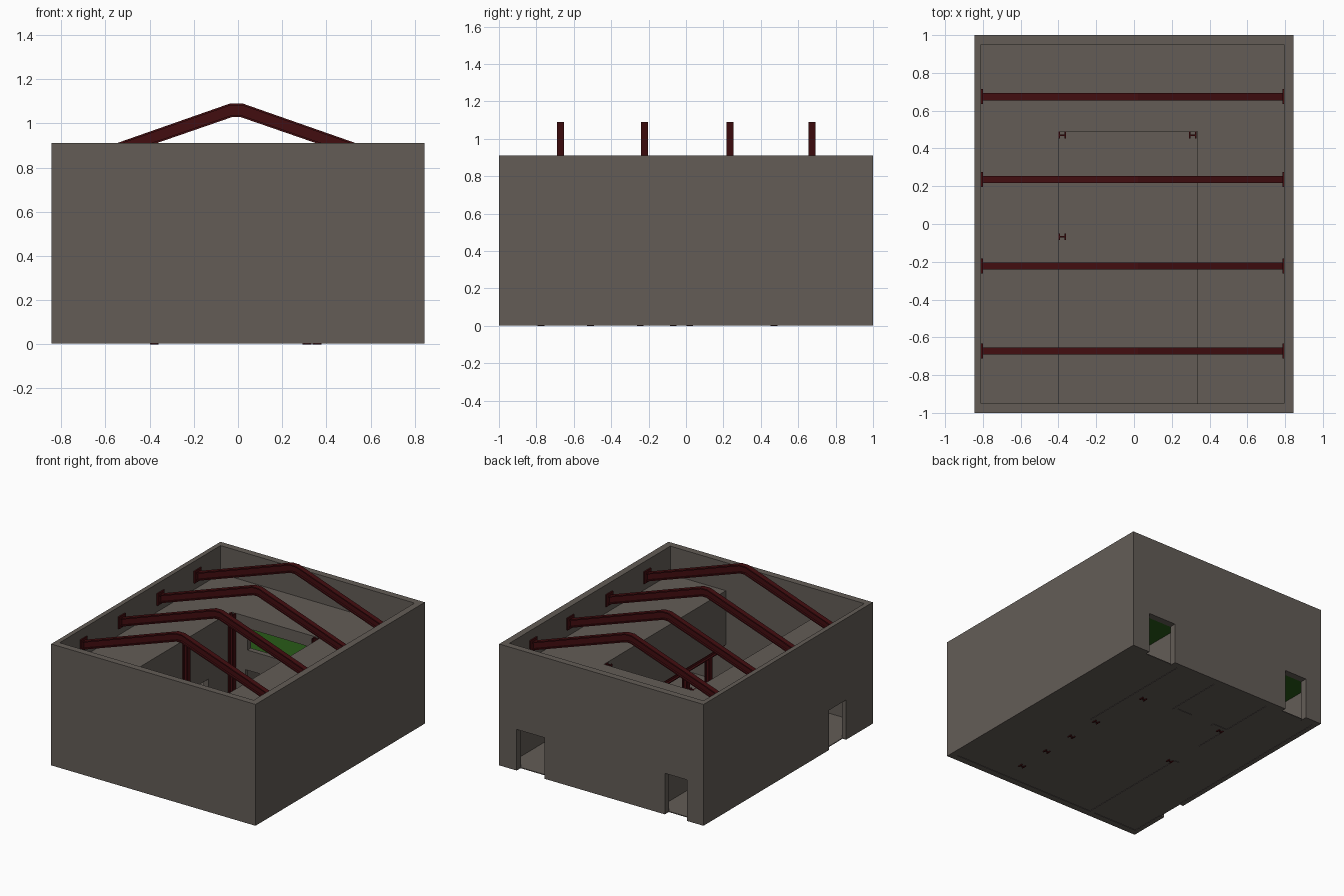
import bpy, bmesh
from mathutils import Vector

if "Cube" in bpy.data.objects:
    bpy.data.objects.remove(bpy.data.objects["Cube"])


def material(name, rgb):
    m = bpy.data.materials.new(name)
    m.diffuse_color = (*rgb, 1)
    m.use_nodes = True
    m.node_tree.nodes["Principled BSDF"].inputs["Base Color"].default_value = m.diffuse_color
    return m


GREY = material("warm_grey_concrete", (0.125, 0.108, 0.094))
RED = material("dark_red_steel", (0.055, 0.004, 0.005))
GREEN = material("green_floor", (0.022, 0.105, 0.009))


def finish(name, bm, mat):
    bmesh.ops.recalc_face_normals(bm, faces=bm.faces)
    me = bpy.data.meshes.new(name)
    bm.to_mesh(me)
    bm.free()
    me.materials.append(mat)
    ob = bpy.data.objects.new(name, me)
    bpy.context.collection.objects.link(ob)
    return ob


def add_prism(bm, pts, lo, hi, axis="z"):
    """Extrude a 2D outline along z (points are x,y) or y (points are x,z)."""
    if axis == "z":
        vs = [bm.verts.new((a, b, lo)) for a, b in pts]
        step = Vector((0, 0, hi - lo))
    else:
        vs = [bm.verts.new((a, lo, b)) for a, b in pts]
        step = Vector((0, hi - lo, 0))
    face = bm.faces.new(vs)
    ext = bmesh.ops.extrude_face_region(bm, geom=[face], use_keep_orig=True)
    new = [g for g in ext["geom"] if isinstance(g, bmesh.types.BMVert)]
    bmesh.ops.translate(bm, verts=new, vec=step)


def add_box(bm, x0, x1, y0, y1, z0, z1):
    add_prism(bm, [(x0, y0), (x1, y0), (x1, y1), (x0, y1)], z0, z1)


def boxes(name, mat, *items):
    bm = bmesh.new()
    for b in items:
        add_box(bm, *b)
    return finish(name, bm, mat)


def cut(ob, *items):
    """Subtract boxes from an object."""
    for b in items:
        cutter = boxes("cutter", GREY, b)
        cutter.hide_render = True
        mod = ob.modifiers.new("cut", "BOOLEAN")
        mod.operation = "DIFFERENCE"
        mod.solver = "EXACT"
        mod.object = cutter
        bpy.context.view_layer.objects.active = ob
        bpy.ops.object.modifier_apply(modifier=mod.name)
        bpy.data.objects.remove(cutter)


# Main dimensions
WX0, WX1, WY = -0.81, 0.795, 0.95      # inside of the outer walls
OX0, OX1, OY = -0.40, 0.335, 0.49      # hall opening
BASE, FLOOR1, SLAB_LO, SLAB_HI, TOP = 0.003, 0.30, 0.615, 0.70, 0.91
E = 0.01                               # embed depth into the outer walls

# Outer walls with three doorways
shell = boxes("outer_walls", GREY, (-0.845, 0.845, -1, 1, BASE, TOP))
cut(shell,
    (WX0, WX1, -WY, WY, -0.1, 1.2),
    (0.47, 0.70, 0.9, 1.1, -0.1, 0.31),
    (-0.71, -0.525, 0.9, 1.1, -0.1, 0.31),
    (-0.9, -0.78, -0.685, -0.48, -0.1, 0.30))

# Ground floor slab
boxes("ground_floor", GREY, (WX0 - E, WX1 + E, -WY - E, WY + E, 0.006, 0.012))


def u_slab(name, mat, x0, x1, y, z0, z1):
    bm = bmesh.new()
    yb = WY + E
    add_prism(bm, [(WX0 - E, -yb), (x0, -yb), (x0, y), (x1, y), (x1, -yb),
                   (WX1 + E, -yb), (WX1 + E, yb), (WX0 - E, yb)], z0, z1)
    return finish(name, bm, mat)


# U-shaped floors around the hall
u_slab("upper_slab", GREY, OX0, OX1, OY, SLAB_LO, SLAB_HI)
u_slab("first_floor", GREEN, OX0 - 0.02, OX1 + 0.02, OY + 0.02, 0.315, 0.36)

# Upper storey walls facing the hall
T = 0.04
boxes("upper_left_wall", GREY, (OX0 - T, OX0, -WY - E, OY + T, FLOOR1, SLAB_LO))
boxes("upper_right_wall", GREY, (OX1, OX1 + T, -WY - E, OY + T, FLOOR1, SLAB_LO))
back = boxes("upper_back_wall", GREY, (OX0, OX1, OY, OY + T, FLOOR1, SLAB_LO))
cut(back, (-0.265, 0.22, OY - 0.1, OY + 0.1, 0.45, 0.612))

# Ground storey partitions
boxes("ground_left_wall_front", GREY, (OX0 - T, OX0, -WY - E, -0.04, BASE, FLOOR1))
boxes("ground_left_wall_back", GREY, (OX0 - T, OX0, 0.22, WY + E, BASE, 0.315))
boxes("ground_right_wall", GREY, (0.38, 0.41, 0.02, WY + E, BASE, 0.315))
boxes("ground_middle_wall", GREY, (0.04, 0.07, OY + 0.03, WY + E, BASE, 0.315))
boxes("ground_back_stubs", GREY,
      (OX0, -0.28, OY, OY + 0.03, BASE, FLOOR1),
      (-0.08, 0.07, OY, OY + 0.03, BASE, FLOOR1))


# Steel columns with an H section
def column(name, x, y, top):
    boxes(name, RED,
          (x - 0.02, x - 0.012, y - 0.018, y + 0.018, 0, top),
          (x + 0.012, x + 0.02, y - 0.018, y + 0.018, 0, top),
          (x - 0.012, x + 0.012, y - 0.004, y + 0.004, 0, top))


for i, (x, y) in enumerate([(-0.379, 0.471), (0.312, 0.471), (-0.379, -0.068)]):
    column(f"tall_column_{i + 1}", x, y, SLAB_HI)
for i, y in enumerate([-0.775, -0.51, -0.245, 0.02]):
    column(f"short_column_{i + 1}", 0.358, y, 0.258)

# Beam carrying the right side of the first floor
boxes("edge_beam", RED,
      (0.338, 0.378, -WY, 0.04, 0.258, 0.265),
      (0.338, 0.378, -WY, 0.04, 0.293, 0.2995),
      (0.354, 0.362, -WY, 0.04, 0.265, 0.293))

# Roof beams: bent I section with an end plate at each wall
CX, SLOPE = -0.0075, 0.35


def bent_strip(bm, drop0, drop1, y, half):
    """Chevron band between two depths below the ridge line."""
    def line(drop):
        flat, z = 0.028 - drop * 0.17, 1.09 - drop
        low = z - (0.795 - 0.028) * SLOPE
        return [(WX0 + 0.008, low), (CX - flat, z), (CX + flat, z), (WX1 - 0.008, low)]
    add_prism(bm, line(drop0) + line(drop1)[::-1], y - half, y + half, "y")


for i, y in enumerate([-0.672, -0.222, 0.236, 0.674]):
    bm = bmesh.new()
    bent_strip(bm, 0, 0.009, y, 0.019)
    bent_strip(bm, 0.009, 0.052, y, 0.005)
    bent_strip(bm, 0.052, 0.061, y, 0.019)
    for x in (WX0, WX1 - 0.01):
        add_box(bm, x, x + 0.01, y - 0.04, y + 0.04, 0.75, 0.84)
    finish(f"roof_beam_{i + 1}", bm, RED)
